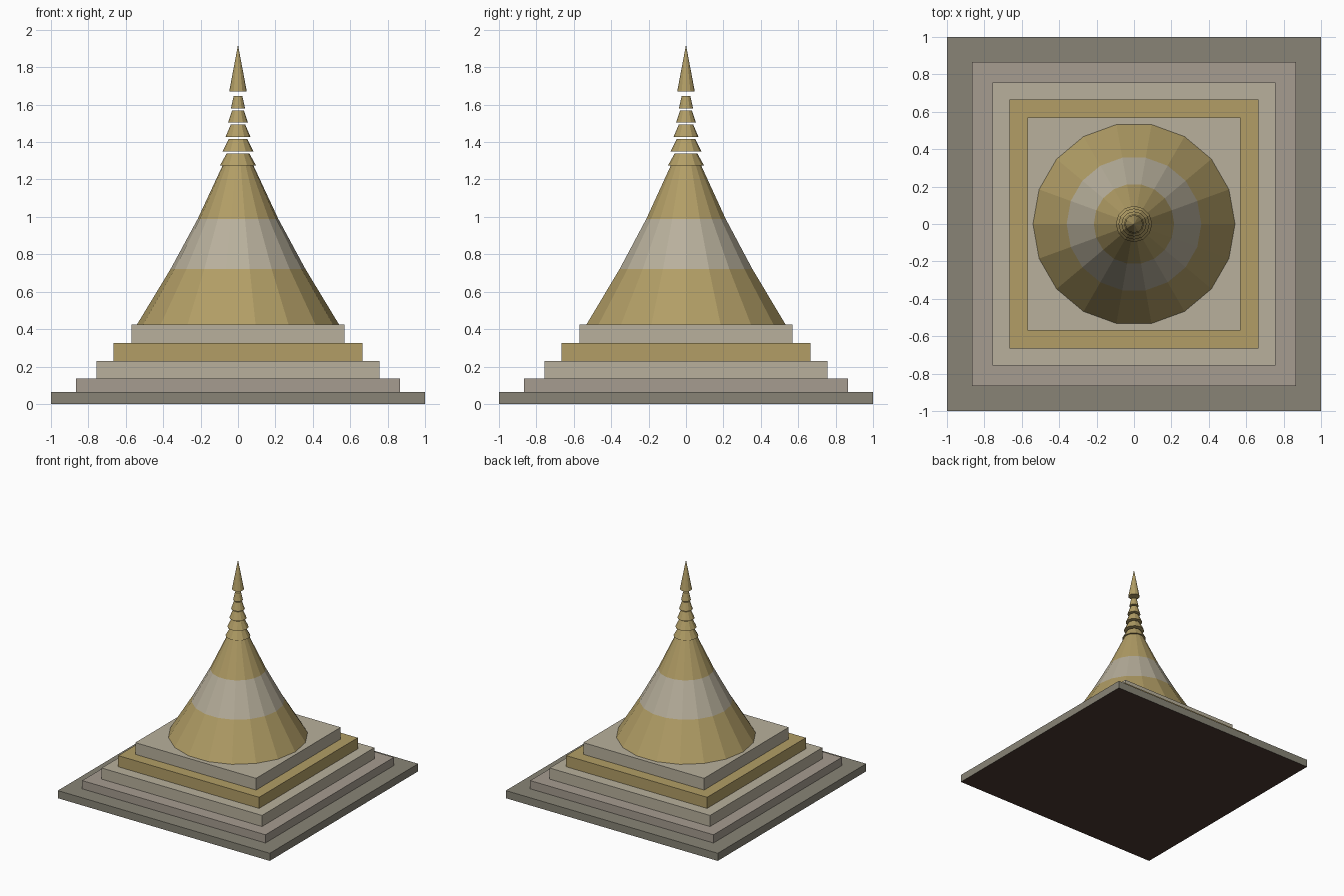
import bpy, bmesh, math

if "Cube" in bpy.data.objects:
    bpy.data.objects.remove(bpy.data.objects["Cube"])


def material(name, srgb):
    m = bpy.data.materials.new(name)
    lin = [((c / 255 + 0.055) / 1.055) ** 2.4 for c in srgb]
    m.diffuse_color = (*lin, 1)
    m.use_nodes = True
    m.node_tree.nodes["Principled BSDF"].inputs["Base Color"].default_value = m.diffuse_color
    return m


GOLD = material("gold", (178, 158, 102))
DARK = material("dark_stone", (136, 132, 118))
WARM = material("warm_stone", (166, 156, 144))
PALE = material("pale_stone", (184, 176, 156))
UNDER = material("underside", (75, 56, 48))


def finish(bm, name, mats):
    bmesh.ops.recalc_face_normals(bm, faces=bm.faces)
    me = bpy.data.meshes.new(name)
    bm.to_mesh(me)
    bm.free()
    for m in mats:
        me.materials.append(m)
    ob = bpy.data.objects.new(name, me)
    bpy.context.collection.objects.link(ob)
    return ob


def slab(name, half, z0, z1, mat):
    bm = bmesh.new()
    bmesh.ops.create_cube(bm, size=1)
    for v in bm.verts:
        v.co = (v.co.x * 2 * half, v.co.y * 2 * half, z1 if v.co.z > 0 else z0)
    return finish(bm, name, [mat, UNDER])


def lathe(name, profile, sides, mats):
    """Flat-sided turned shape; profile is (radius, z), one material per band."""
    bm = bmesh.new()
    rings = []
    for r, z in profile:
        if r == 0:
            rings.append([bm.verts.new((0, 0, z))] * sides)
        else:
            rings.append([bm.verts.new((r * math.cos(2 * math.pi * i / sides),
                                        r * math.sin(2 * math.pi * i / sides), z))
                          for i in range(sides)])
    for k in range(len(rings) - 1):
        a, b = rings[k], rings[k + 1]
        for i in range(sides):
            j = (i + 1) % sides
            corners = list(dict.fromkeys((a[i], a[j], b[j], b[i])))
            bm.faces.new(corners).material_index = min(k, len(mats) - 1)
    bm.faces.new(rings[0][::-1])
    if profile[-1][0]:
        bm.faces.new(rings[-1]).material_index = len(mats) - 1
    return finish(bm, name, mats)


# Stepped square terraces, the lowest with a dark underside
tiers = [(1.0, 0.065, DARK), (0.865, 0.135, WARM), (0.757, 0.23, PALE),
         (0.665, 0.325, GOLD), (0.57, 0.425, PALE)]
z = 0
for n, (half, top, mat) in enumerate(tiers, 1):
    tier = slab(f"terrace_{n}", half, z, top, mat)
    if n == 1:
        for p in tier.data.polygons:
            if p.normal.z < -0.5:
                p.material_index = 1
    z = top

# Bell body with a pale band, then the spire
lathe("bell", [(0.54, 0.425), (0.36, 0.722), (0.215, 0.99), (0.08, 1.28)], 18,
      [GOLD, PALE, GOLD])

# Separate tapering rings up the spire
rings = [(0.097, 0.06), (0.083, 0.05), (0.067, 0.039), (0.053, 0.031), (0.038, 0.023)]
for n, (r0, r1) in enumerate(rings):
    z0 = 1.274 + n * 0.0765
    lathe(f"spire_ring_{n + 1}", [(r0, z0), (r1, z0 + 0.066)], 12, [GOLD])

# Pointed finial
lathe("finial", [(0.047, 1.67), (0, 1.92)], 12, [GOLD])
